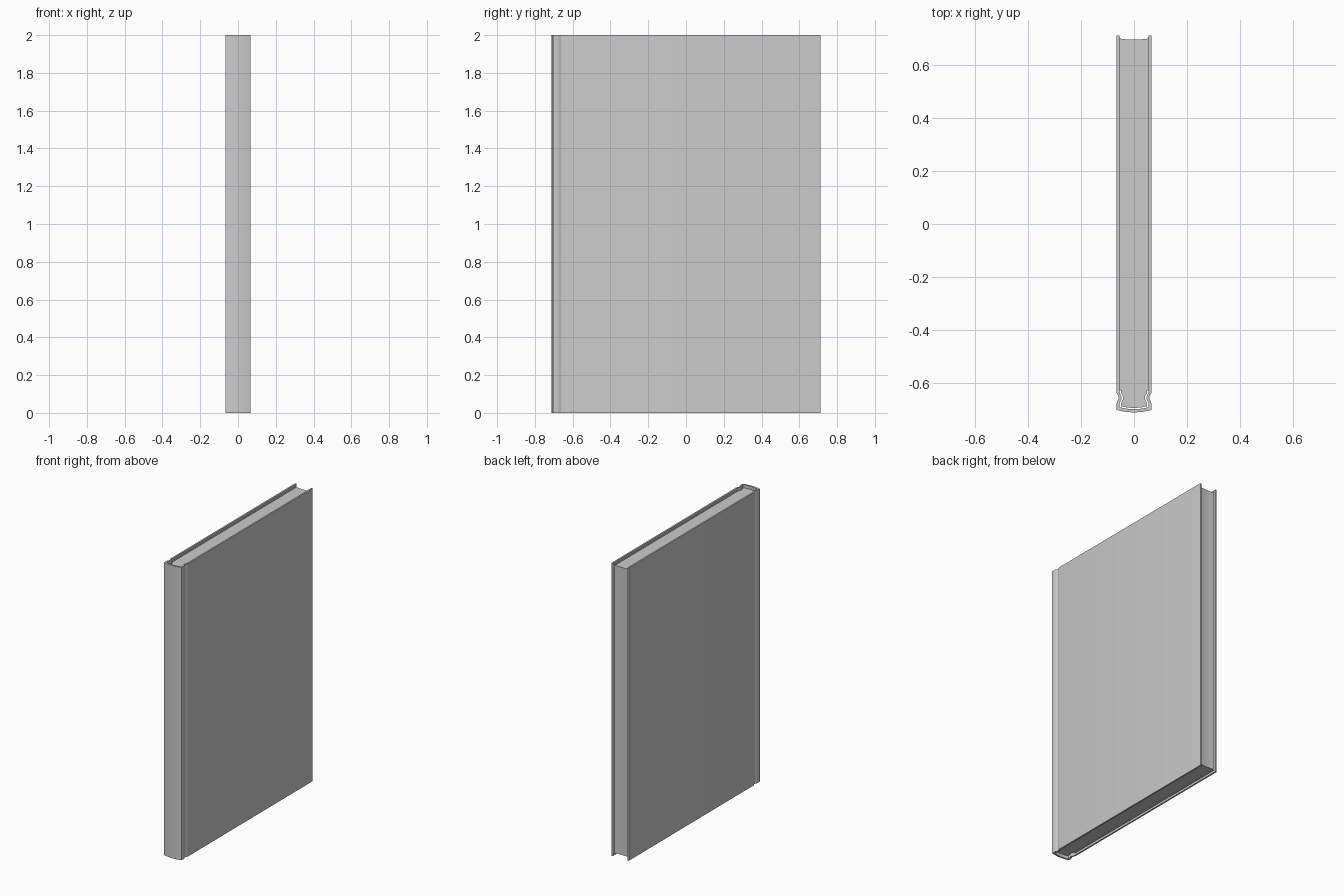
import bpy, bmesh, math

if "Cube" in bpy.data.objects:
    bpy.data.objects.remove(bpy.data.objects["Cube"])


def prism(name, outline, z0, z1):
    """Extrude a closed xy outline from z0 to z1."""
    bm = bmesh.new()
    face = bm.faces.new([bm.verts.new((x, y, z0)) for x, y in outline])
    top = bmesh.ops.extrude_face_region(bm, geom=[face])
    verts = [v for v in top["geom"] if isinstance(v, bmesh.types.BMVert)]
    bmesh.ops.translate(bm, vec=(0, 0, z1 - z0), verts=verts)
    bmesh.ops.recalc_face_normals(bm, faces=bm.faces)
    mesh = bpy.data.meshes.new(name)
    bm.to_mesh(mesh)
    bm.free()
    obj = bpy.data.objects.new(name, mesh)
    bpy.context.collection.objects.link(obj)
    bpy.context.view_layer.objects.active = obj
    obj.select_set(True)
    bpy.ops.object.shade_smooth_by_angle(angle=math.radians(35))
    obj.select_set(False)
    return obj


def side(half_width, spine_y, sag, fore_y):
    """Right half outline: fore edge, hinge groove, then the rounded spine."""
    pts = [(half_width, fore_y), (half_width, -0.634)]
    for i in range(1, 8):
        t = i / 8
        dip = 0.008 * math.sin(math.pi * t) ** 2
        pts.append((half_width - dip, -0.634 - 0.046 * t))
    pts.append((half_width, -0.682))
    for i in range(5):
        u = 1 - i / 4
        pts.append((half_width * u, spine_y - sag * (1 - u * u)))
    return pts


def mirrored(pts):
    return pts + [(-x, y) for x, y in reversed(pts) if abs(x) > 1e-6]


# Hard cover: outer outline going round the spine, inner outline coming back
outer = mirrored(side(0.066, -0.703, 0.009, 0.712))
inner = mirrored(side(0.055, -0.692, 0.008, 0.712))
prism("cover", outer + inner[::-1], 0, 2)

# Page block with a slightly hollow fore edge
pages = mirrored(side(0.049, -0.689, 0.006, 0.700))
fore_edge = [(x, 0.697 + 0.003 * (x / 0.049) ** 2) for x in (-0.025, 0, 0.025)]
prism("page_block", pages + fore_edge, 0.018, 1.982)

# Endpapers filling the space between the pages and the cover boards
for s, label in ((1, "right"), (-1, "left")):
    sheet = [(s * x, y) for x, y in
             ((0.0485, -0.63), (0.0555, -0.63), (0.0555, 0.708), (0.0485, 0.699))]
    prism("endpaper_" + label, sheet, 0.014, 1.986)
